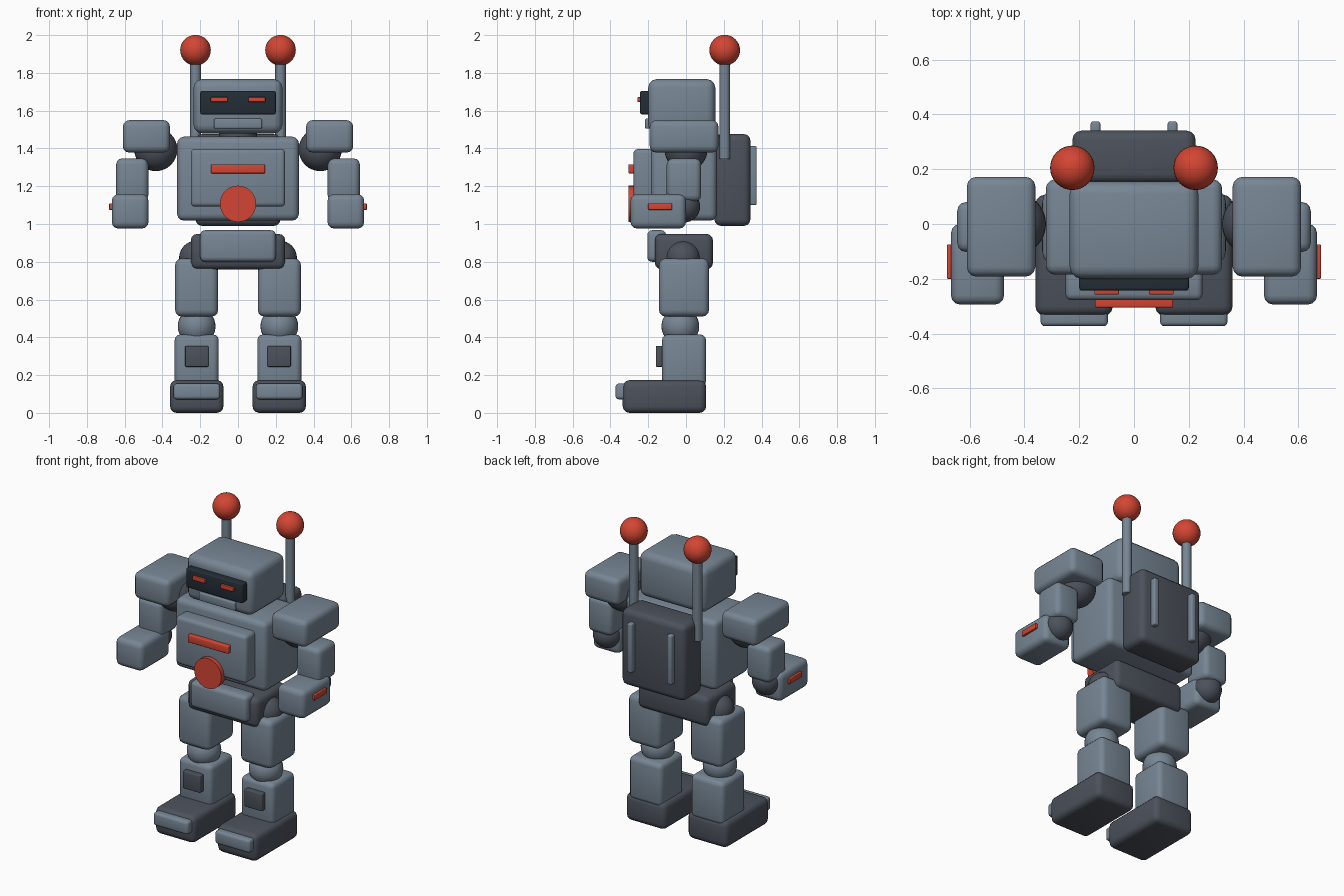
import bpy, math

if "Cube" in bpy.data.objects:
    bpy.data.objects.remove(bpy.data.objects["Cube"])


def material(name, rgb):
    m = bpy.data.materials.new(name)
    m.diffuse_color = (*rgb, 1)
    m.use_nodes = True
    m.node_tree.nodes["Principled BSDF"].inputs["Base Color"].default_value = m.diffuse_color
    return m


STEEL = material("blue_grey_steel", (0.185, 0.238, 0.296))
DARK = material("dark_grey", (0.072, 0.083, 0.105))
VISOR = material("near_black_glass", (0.017, 0.026, 0.037))
RED = material("signal_red", (0.65, 0.060, 0.033))


def finish(name, mat, angle=35):
    ob = bpy.context.object
    ob.name = name
    ob.data.materials.append(mat)
    bpy.ops.object.shade_smooth_by_angle(angle=math.radians(angle))
    return ob


def box(name, mat, x, y, z, bevel=0.03):
    """Rounded box from its (min, max) extents on each axis."""
    ext = (x, y, z)
    bpy.ops.mesh.primitive_cube_add(size=1, location=[(a + b) / 2 for a, b in ext])
    ob = bpy.context.object
    ob.scale = [b - a for a, b in ext]
    bpy.ops.object.transform_apply(location=False, rotation=False, scale=True)
    mod = ob.modifiers.new("rounded_edges", 'BEVEL')
    mod.width = bevel
    mod.segments = 3
    bpy.ops.object.modifier_apply(modifier=mod.name)
    return finish(name, mat)


def ball(name, mat, loc, r):
    bpy.ops.mesh.primitive_uv_sphere_add(segments=32, ring_count=16, radius=r, location=loc)
    return finish(name, mat)


def rod(name, mat, loc, r, depth, rot=(0, 0, 0), verts=24):
    bpy.ops.mesh.primitive_cylinder_add(vertices=verts, radius=r, depth=depth,
                                        location=loc, rotation=rot)
    return finish(name, mat)


# Head
box("head", STEEL, (-0.235, 0.235), (-0.2, 0.155), (1.48, 1.767), 0.045)
box("visor", VISOR, (-0.2, 0.2), (-0.243, -0.17), (1.58, 1.705), 0.01)
box("mouth", STEEL, (-0.127, 0.127), (-0.217, -0.17), (1.505, 1.558), 0.008)
rod("neck", DARK, (0, -0.02, 1.47), 0.1, 0.1)

# Torso
box("torso", STEEL, (-0.322, 0.322), (-0.185, 0.163), (1.018, 1.462), 0.035)
box("chest_plate", STEEL, (-0.25, 0.25), (-0.278, -0.15), (1.092, 1.397), 0.022)
box("chest_bar", RED, (-0.143, 0.143), (-0.305, -0.26), (1.268, 1.316), 0.006)
rod("chest_disc", RED, (0, -0.283, 1.107), 0.096, 0.045, (math.pi / 2, 0, 0), 32)
box("backpack", DARK, (-0.225, 0.225), (0.15, 0.341), (0.99, 1.476), 0.035)

# Pelvis
box("pelvis", DARK, (-0.25, 0.25), (-0.165, 0.143), (0.76, 0.948), 0.035)
box("belt_plate", STEEL, (-0.2, 0.2), (-0.205, -0.105), (0.8, 0.967), 0.025)

# Paired parts, built once per side
for s, side in ((-1, "right"), (1, "left")):
    def sbox(name, mat, x, y, z, bevel=0.03):
        box(f"{side}_{name}", mat, sorted((s * x[0], s * x[1])), y, z, bevel)

    # Face, backpack and antennas
    sbox("eye", RED, (0.055, 0.145), (-0.257, -0.23), (1.646, 1.672), 0.004)
    sbox("backpack_rib", STEEL, (0.123, 0.158), (0.32, 0.374), (1.1, 1.412), 0.008)
    rod(f"{side}_antenna", STEEL, (s * 0.225, 0.205, 1.605), 0.028, 0.52)
    ball(f"{side}_antenna_ball", RED, (s * 0.225, 0.205, 1.92), 0.081)

    # Arm
    ball(f"{side}_shoulder_joint", DARK, (s * 0.435, 0, 1.394), 0.114)
    sbox("shoulder_pad", STEEL, (0.36, 0.61), (-0.192, 0.172), (1.378, 1.55), 0.035)
    sbox("upper_arm", STEEL, (0.475, 0.645), (-0.102, 0.08), (1.12, 1.347), 0.032)
    ball(f"{side}_elbow_joint", DARK, (s * 0.562, -0.01, 1.093), 0.085)
    sbox("forearm", STEEL, (0.474, 0.668), (-0.294, 0.0), (0.976, 1.158), 0.034)
    sbox("forearm_stripe", RED, (0.65, 0.682), (-0.2, -0.074), (1.075, 1.109), 0.004)

    # Leg
    ball(f"{side}_hip_joint", DARK, (s * 0.22, -0.015, 0.82), 0.092)
    sbox("thigh", STEEL, (0.105, 0.333), (-0.143, 0.122), (0.51, 0.818), 0.035)
    ball(f"{side}_knee_joint", STEEL, (s * 0.219, -0.03, 0.458), 0.1)
    sbox("shin", STEEL, (0.102, 0.335), (-0.127, 0.106), (0.14, 0.415), 0.03)
    sbox("shin_plate", DARK, (0.156, 0.28), (-0.16, -0.11), (0.244, 0.355), 0.006)
    sbox("foot", DARK, (0.077, 0.36), (-0.335, 0.107), (0, 0.173), 0.035)
    sbox("toe_cap", STEEL, (0.095, 0.341), (-0.373, -0.29), (0.072, 0.155), 0.016)
